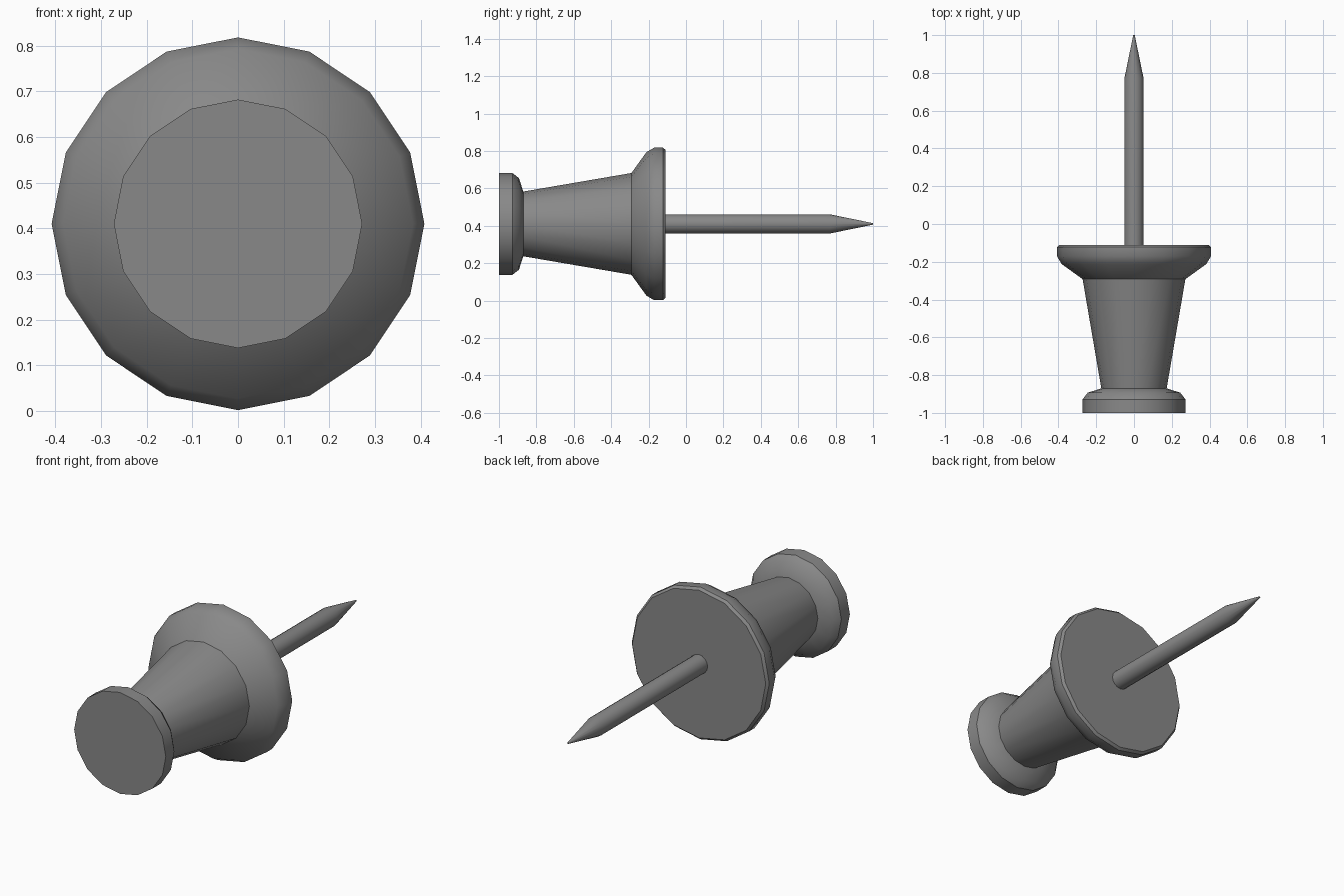
import bpy
import bmesh
import math
from mathutils import Matrix, Vector

cube = bpy.data.objects.get("Cube")
if cube:
    bpy.data.objects.remove(cube, do_unlink=True)

SIDES = 16
CENTRE = Vector((0, 0, 0.41))

grey = bpy.data.materials.new("plain grey")
grey.use_nodes = True
colour = (0.25, 0.25, 0.25, 1)
grey.diffuse_color = colour
grey.node_tree.nodes["Principled BSDF"].inputs["Base Color"].default_value = colour


def lathe(name, profile):
    """Turn (y, radius) points around the long axis and cap both ends."""
    bm = bmesh.new()
    rings = []
    for y, radius in profile:
        spoke = Vector((0, y, radius))
        rings.append([
            bm.verts.new(CENTRE + Matrix.Rotation(math.tau * i / SIDES, 3, "Y") @ spoke)
            for i in range(SIDES)
        ])
    for a, b in zip(rings, rings[1:]):
        for i in range(SIDES):
            j = (i + 1) % SIDES
            bm.faces.new((a[i], a[j], b[j], b[i]))
    bm.faces.new(rings[0])
    bm.faces.new(rings[-1])
    bmesh.ops.recalc_face_normals(bm, faces=bm.faces)
    mesh = bpy.data.meshes.new(name)
    bm.to_mesh(mesh)
    bm.free()
    mesh.materials.append(grey)
    obj = bpy.data.objects.new(name, mesh)
    bpy.context.collection.objects.link(obj)
    bpy.ops.object.select_all(action="DESELECT")
    obj.select_set(True)
    bpy.context.view_layer.objects.active = obj
    bpy.ops.object.shade_smooth_by_angle(angle=math.radians(35))
    return obj


# Grip: end cap, tapered waist and wide flange
lathe("handle", [
    (-1, 0.272), (-0.928, 0.272), (-0.893, 0.245), (-0.87, 0.173),
    (-0.292, 0.272), (-0.212, 0.383), (-0.17, 0.408),
    (-0.123, 0.408), (-0.11, 0.396),
])

# Pin: straight shaft with a tapered point
lathe("needle", [(-0.13, 0.051), (0.77, 0.051), (1, 0.004)])
